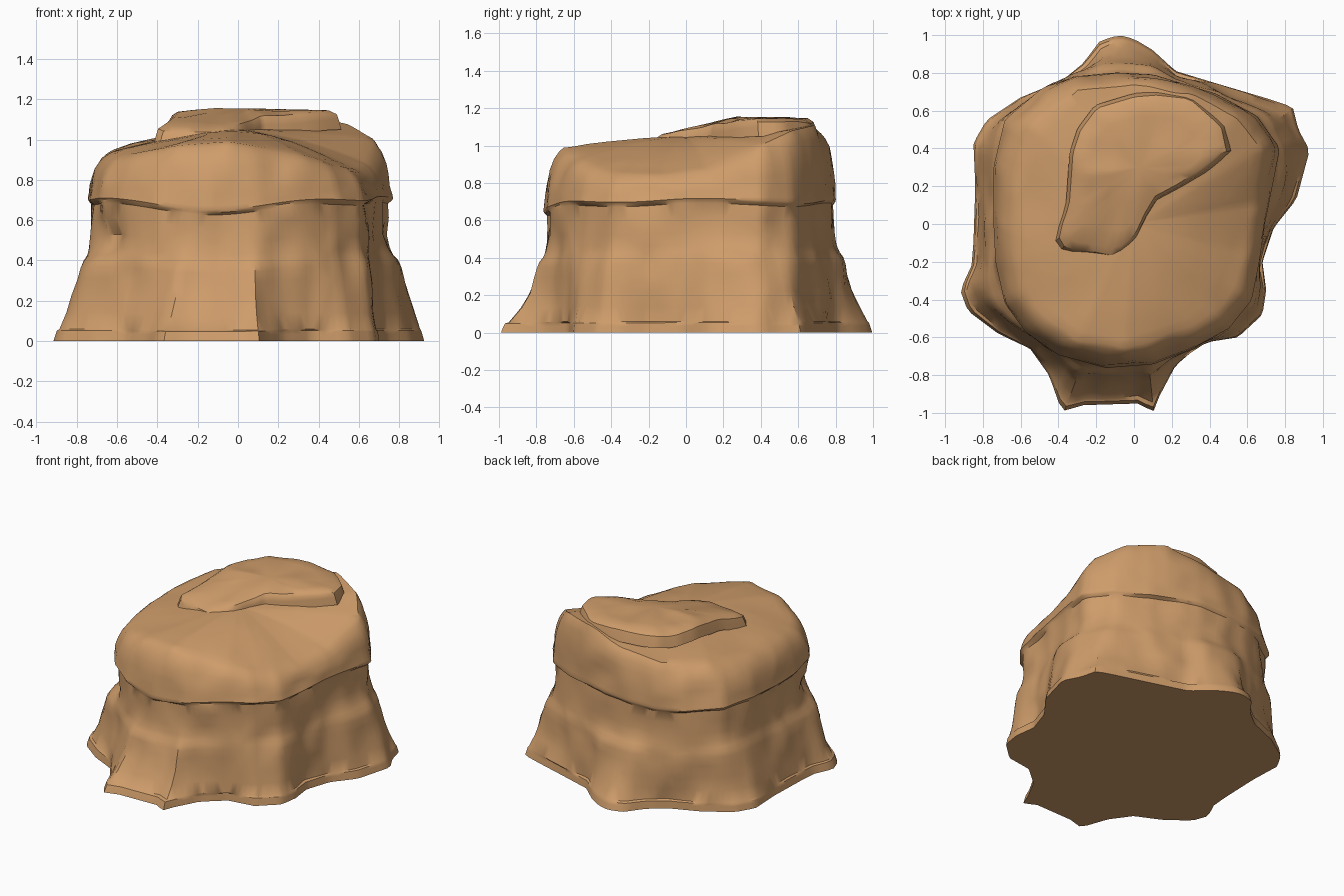
import bpy, bmesh, math
from mathutils import Vector, noise

if "Cube" in bpy.data.objects:
    bpy.data.objects.remove(bpy.data.objects["Cube"])

N = 150  # samples around the rock

# Outlines, anticlockwise from above
BASE = [(.93, .39), (.87, .5), (.84, .62), (.72, .66), (.45, .74), (.22, .81), (.1, .92), (0, .98),
        (-.08, 1), (-.18, .97), (-.27, .85), (-.38, .76), (-.6, .67), (-.78, .55), (-.85, .43),
        (-.84, .2), (-.85, -.1), (-.86, -.22), (-.92, -.35), (-.88, -.46), (-.72, -.58), (-.55, -.66),
        (-.45, -.8), (-.39, -.97), (-.35, -1), (-.3, -.96), (.03, -.95), (.1, -1), (.13, -.92),
        (.22, -.75), (.36, -.63), (.55, -.6), (.68, -.48), (.7, -.35), (.68, -.2), (.74, -.02), (.86, .13)]
LEDGE = [(.77, .4), (.65, .57), (.43, .69), (.1, .79), (-.1, .8), (-.3, .78), (-.48, .72), (-.68, .55),
         (-.74, .3), (-.74, 0), (-.73, -.2), (-.68, -.42), (-.57, -.57), (-.4, -.69), (-.15, -.76),
         (.1, -.74), (.3, -.66), (.5, -.55), (.62, -.4), (.66, -.2), (.69, 0), (.73, .2)]
# Rim of the top, with height
RIM = [(.68, .4, 1.0), (.53, .56, 1.08), (.3, .69, 1.11), (0, .74, 1.04), (-.3, .71, 1.0), (-.53, .5, .98),
       (-.62, .2, .95), (-.62, 0, .94), (-.61, -.2, .93), (-.52, -.44, .93), (-.3, -.62, .97),
       (-.05, -.66, .99), (.3, -.54, .93), (.47, -.4, .88), (.56, -.15, .86), (.61, .1, .89)]
SLAB = [(.5, .38), (.47, .52), (.38, .6), (.3, .67), (.12, .69), (0, .68), (-.2, .62), (-.29, .5),
        (-.33, .38), (-.35, .1), (-.41, -.07), (-.37, -.14), (-.25, -.15), (-.1, -.18), (0, -.1),
        (.06, .03), (.12, .13), (.25, .2), (.38, .28)]


def sample(outline, angle):
    """Radius and height where a ray from the middle meets an outline."""
    dx, dy = math.cos(angle), math.sin(angle)
    best = (0, 0)
    for i, p in enumerate(outline):
        q = outline[(i + 1) % len(outline)]
        c1, c2 = dx * p[1] - dy * p[0], dx * q[1] - dy * q[0]
        if c1 * c2 > 0 or c1 == c2:
            continue
        t = c1 / (c1 - c2)
        r = dx * (p[0] + t * (q[0] - p[0])) + dy * (p[1] + t * (q[1] - p[1]))
        if r > best[0]:
            z = p[2] + t * (q[2] - p[2]) if len(p) > 2 else 0
            best = (r, z)
    return best


def rough(x, y, z, scale=3.5):
    """Chipped, faceted stone relief from cell distances plus soft noise."""
    v = Vector((x * scale, y * scale, z * scale * 1.4 + 7))
    return .6 * noise.noise(v) + .8 * (noise.voronoi(v)[0][0] - .45)


def finish(name, rings, tip, bottom, mat):
    """Skin rings of points, close the top with a tip point."""
    bm = bmesh.new()
    vs = [[bm.verts.new(p) for p in ring] for ring in rings]
    n = len(rings[0])
    for a, b in zip(vs, vs[1:]):
        for i in range(n):
            j = (i + 1) % n
            bm.faces.new((a[i], a[j], b[j], b[i]))
    top = bm.verts.new(tip)
    for i in range(n):
        bm.faces.new((vs[-1][i], vs[-1][(i + 1) % n], top))
    if bottom:
        low = bm.verts.new((0, 0, 0))
        for i in range(n):
            bm.faces.new((vs[0][(i + 1) % n], vs[0][i], low))
    bmesh.ops.triangulate(bm, faces=[f for f in bm.faces if len(f.verts) > 3])
    me = bpy.data.meshes.new(name)
    bm.to_mesh(me)
    bm.free()
    me.materials.append(mat)
    ob = bpy.data.objects.new(name, me)
    bpy.context.collection.objects.link(ob)
    bpy.ops.object.select_all(action='DESELECT')
    ob.select_set(True)
    bpy.context.view_layer.objects.active = ob
    bpy.ops.object.shade_smooth_by_angle(angle=math.radians(35))


stone = bpy.data.materials.new("sandstone")
stone.diffuse_color = (.62, .335, .145, 1)
stone.use_nodes = True
stone.node_tree.nodes["Principled BSDF"].inputs["Base Color"].default_value = stone.diffuse_color

# Skirt profile: height fraction up to the ledge, share of the base outline
SKIRT = [(0, 1), (.05, .95), (.075, .92), (.085, .84), (.2, .68), (.32, .54), (.44, .44), (.52, .38),
         (.57, .31), (.61, .2), (.66, .12), (.75, .04), (.87, .01), (.97, 0)]
# Upper block profile: height fraction from ledge to rim, share of the rim outline
BLOCK = [(-.02, .02), (.02, -.03), (.08, 0), (.25, .07), (.45, .16), (.65, .3), (.83, .52), (.94, .78), (1, 1)]
angles = [2 * math.pi * i / N for i in range(N)]
rings = []


def front(a, width):
    """1 at the front, fading to 0 at the sides."""
    d = math.atan2(math.sin(a + 1.7), math.cos(a + 1.7))
    return math.exp(-(d / width) ** 2)


def ledge_height(a):
    return .705 - .05 * front(a, .6) + .01 * math.sin(5 * a + 1)


# Flared lower rock
for h, share in SKIRT:
    ring = []
    for a in angles:
        z = h * ledge_height(a)
        waist = sample(LEDGE, a)[0] * .975
        if h > .1:
            share_a = share * (1 - .35 * front(a, .4) * min(1, h * 2))
        else:
            share_a = share
        r = waist + share_a * (sample(BASE, a)[0] - waist)
        x, y = math.cos(a), math.sin(a)
        if h > .08:
            r += .035 * rough(x, y, z)
            # hollow on the front left
            r -= .05 * math.exp(-((a - 3.76) / .15) ** 2 - ((z - .5) / .08) ** 2)
        ring.append((r * x, r * y, z))
    rings.append(ring)

# Upper block above the ledge
for h, share in BLOCK:
    ring = []
    for a in angles:
        r0 = sample(LEDGE, a)[0]
        r1, z1 = sample(RIM, a)
        z0 = ledge_height(a)
        z = z0 + h * (z1 - z0)
        x, y = math.cos(a), math.sin(a)
        r = r0 + share * (r1 - r0) + (.022 * rough(x, y, z) if h > .1 else 0)
        ring.append((r * x, r * y, z))
    rings.append(ring)

# Top surface, falling away to the right and left
for s in (.92, .8, .65, .5, .35, .18):
    ring = []
    for a in angles:
        r1, z1 = sample(RIM, a)
        x, y = r1 * s * math.cos(a), r1 * s * math.sin(a)
        z = 1.05 + (z1 - 1.05) * s ** 1.6 + .012 * rough(x, y, 1)
        ring.append((x, y, z))
    rings.append(ring)
finish("rock_body", rings, (0, 0, 1.05), True, stone)


# Raised cap slab, tilted up to the back
def slab_height(x, y):
    return min(1.145, 1.09 + .2 * y) + .016 * rough(x, y, 2, 6)


cx, cy = .03, .3
shifted = [(x - cx, y - cy) for x, y in SLAB]
rings = []
for s, drop in ((1.03, .1), (1.0, .05), (.98, .025), (.9, .006), (.7, 0), (.4, -.004)):
    ring = []
    for i in range(70):
        a = 2 * math.pi * i / 70
        r = sample(shifted, a)[0] * s
        x, y = cx + r * math.cos(a), cy + r * math.sin(a)
        ring.append((x, y, slab_height(x, y) - drop))
    rings.append(ring)
finish("top_slab", rings, (cx, cy, slab_height(cx, cy) + .005), False, stone)
